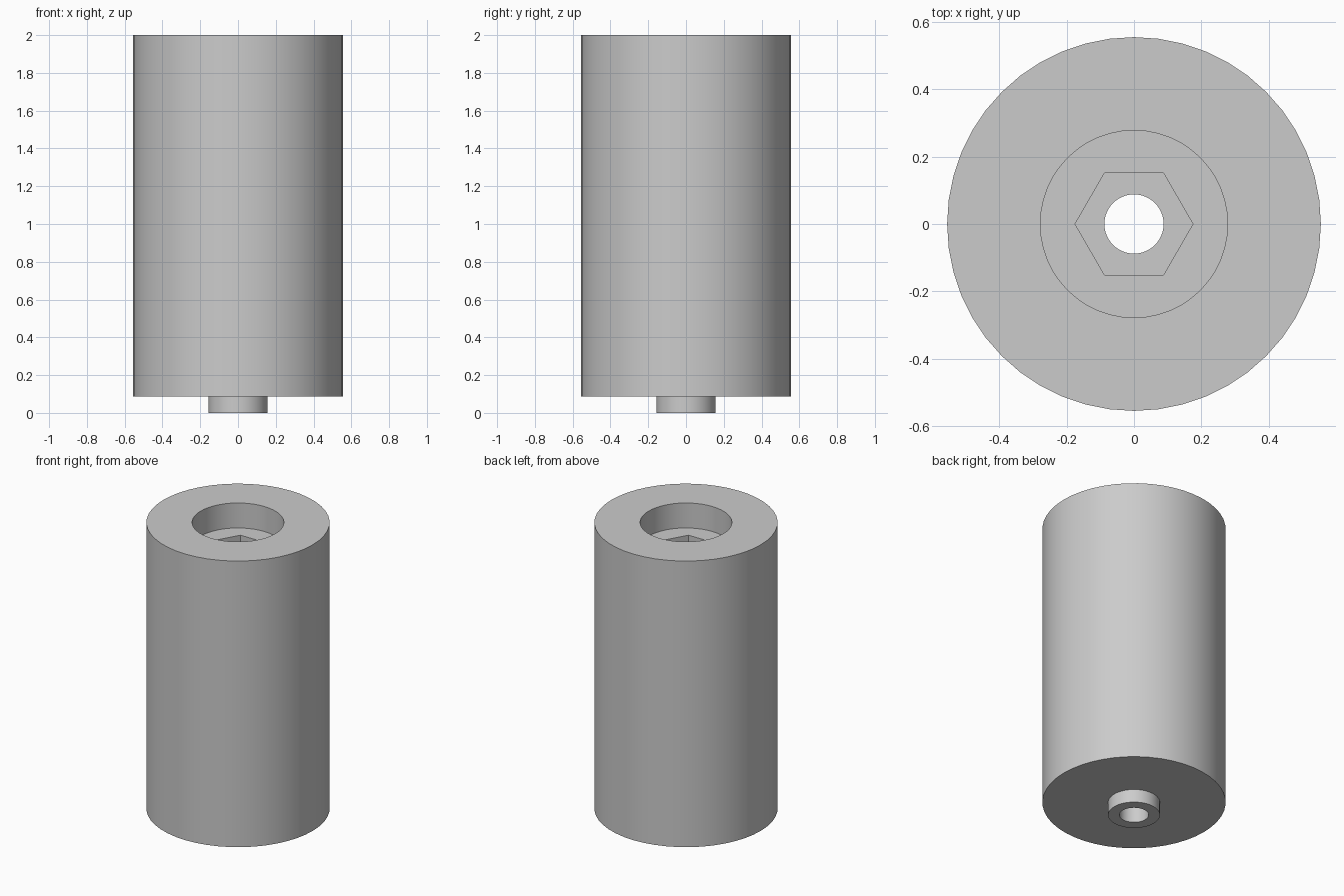
import bpy, bmesh
from math import cos, pi, sin, radians

cube = bpy.data.objects.get("Cube")
if cube:
    bpy.data.objects.remove(cube, do_unlink=True)

SIDES = 48
OUTER, BORE, HEX, HOLE, BOSS = 0.555, 0.278, 0.175, 0.088, 0.157
BASE_Z, TOP_Z, FLOOR_Z, POCKET_Z = 0.088, 2.0, 1.833, 1.667


def ring(bm, radius, z, hexagonal=False):
    """Loop of vertices, round or pulled onto a hexagon with corners on x."""
    verts = []
    for i in range(SIDES):
        a = 2 * pi * i / SIDES
        r = radius
        if hexagonal:
            r *= cos(pi / 6) / cos(a % (pi / 3) - pi / 6)
        verts.append(bm.verts.new((r * cos(a), r * sin(a), z)))
    return verts


# Closed section, from the boss up the outside and back down the bore
section = [
    (HOLE, 0, False), (BOSS, 0, False),
    (BOSS, BASE_Z, False), (OUTER, BASE_Z, False),
    (OUTER, TOP_Z, False), (BORE, TOP_Z, False),
    (BORE, FLOOR_Z, False), (HEX, FLOOR_Z, True),
    (HEX, POCKET_Z, True), (HOLE, POCKET_Z, False),
]
bm = bmesh.new()
rings = [ring(bm, *s) for s in section]
for k, lower in enumerate(rings):
    upper = rings[(k + 1) % len(rings)]
    for i in range(SIDES):
        j = (i + 1) % SIDES
        bm.faces.new((lower[i], lower[j], upper[j], upper[i]))
bmesh.ops.recalc_face_normals(bm, faces=bm.faces)

mesh = bpy.data.meshes.new("cylinder_body")
bm.to_mesh(mesh)
bm.free()
body = bpy.data.objects.new("cylinder_body", mesh)
bpy.context.collection.objects.link(body)

# Plain grey finish
grey = bpy.data.materials.new("light_grey")
grey.use_nodes = True
colour = (0.6, 0.6, 0.6, 1)
grey.diffuse_color = colour
grey.node_tree.nodes["Principled BSDF"].inputs["Base Color"].default_value = colour
mesh.materials.append(grey)

# Smooth walls with crisp rims
bpy.ops.object.select_all(action='DESELECT')
body.select_set(True)
bpy.context.view_layer.objects.active = body
bpy.ops.object.shade_smooth_by_angle(angle=radians(30))
